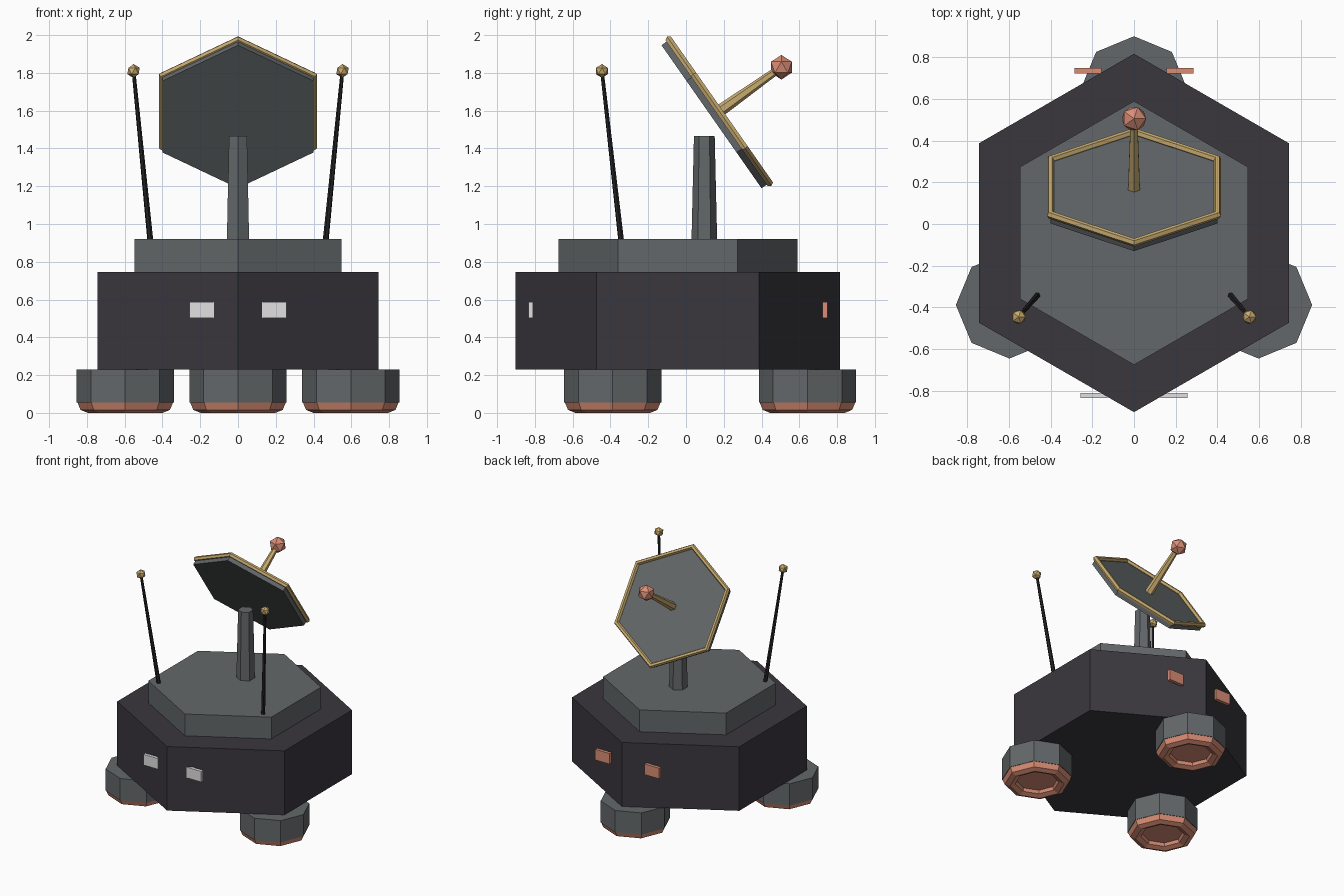
import bpy, bmesh
from math import sin, cos, pi, radians
from mathutils import Matrix, Vector

cube = bpy.data.objects.get("Cube")
if cube:
    bpy.data.objects.remove(cube, do_unlink=True)


def material(name, rgb):
    m = bpy.data.materials.new(name)
    m.use_nodes = True
    m.diffuse_color = (*rgb, 1)
    m.node_tree.nodes["Principled BSDF"].inputs["Base Color"].default_value = (*rgb, 1)
    return m


charcoal = material("charcoal", (0.042, 0.038, 0.048))
grey = material("grey", (0.125, 0.137, 0.142))
black = material("black", (0.018, 0.018, 0.02))
gold = material("gold", (0.58, 0.41, 0.16))
copper = material("copper", (0.7, 0.27, 0.18))
white = material("white", (0.75, 0.75, 0.75))


def finish(name, bm, mat, matrix):
    bmesh.ops.recalc_face_normals(bm, faces=bm.faces)
    mesh = bpy.data.meshes.new(name)
    bm.to_mesh(mesh)
    bm.free()
    mesh.materials.append(mat)
    ob = bpy.data.objects.new(name, mesh)
    ob.matrix_world = matrix
    bpy.context.collection.objects.link(ob)
    return ob


def lathe(name, sides, profile, mat, matrix, closed=False):
    """Sweep (radius, z) points around z; closed makes a ring, open is capped."""
    bm = bmesh.new()
    rings = [[bm.verts.new((r * sin(2 * pi * i / sides), r * cos(2 * pi * i / sides), z))
              for i in range(sides)] for r, z in profile]
    pairs = list(zip(rings, rings[1:]))
    if closed:
        pairs.append((rings[-1], rings[0]))
    else:
        bm.faces.new(rings[0])
        bm.faces.new(rings[-1])
    for a, b in pairs:
        for i in range(sides):
            j = (i + 1) % sides
            bm.faces.new((a[i], a[j], b[j], b[i]))
    return finish(name, bm, mat, matrix)


def at(x, y, z):
    return Matrix.Translation((x, y, z))


def ring(name, sides, major, minor, steps, mat, matrix):
    profile = [(major + minor * cos(2 * pi * k / steps), minor * sin(2 * pi * k / steps))
               for k in range(steps)]
    return lathe(name, sides, profile, mat, matrix, closed=True)


def rod(name, start, end, r1, r2, mat):
    a, b = Vector(start), Vector(end)
    turn = (b - a).to_track_quat('Z', 'Y').to_matrix().to_4x4()
    return lathe(name, 6, [(r1, 0), (r2, (b - a).length)], mat, at(*a) @ turn)


def ball(name, centre, radius, mat):
    bm = bmesh.new()
    bmesh.ops.create_icosphere(bm, subdivisions=1, radius=radius)
    return finish(name, bm, mat, at(*centre))


def box(name, centre, size, mat):
    bm = bmesh.new()
    bmesh.ops.create_cube(bm, size=1)
    bmesh.ops.scale(bm, vec=size, verts=bm.verts)
    return finish(name, bm, mat, at(*centre))


# Hexagonal hull, upper deck and mast
lathe("hull", 6, [(0.859, 0.23), (0.859, 0.745)], charcoal, at(0, -0.043, 0))
lathe("deck", 6, [(0.632, 0.74), (0.632, 0.92)], grey, at(0, -0.043, 0))
lathe("mast", 6, [(0.068, 0.91), (0.055, 1.465)], grey, at(0, 0.097, 0))

# Three hover pods, each with a copper ring and glowing centre
for side, x, y in (("left", 0.597, -0.388), ("right", -0.597, -0.388), ("back", 0, 0.643)):
    lathe(side + "_pod", 8, [(0.257, 0.055), (0.257, 0.23)], grey, at(x, y, 0))
    ring(side + "_pod_ring", 8, 0.198, 0.055, 8, copper, at(x, y, 0.055))
    lathe(side + "_pod_core", 8, [(0.155, 0.04), (0.155, 0.06)], copper, at(x, y, 0))

# Tilted dish with rim and feed horn
tilt = at(0, 0.135, 1.568) @ Matrix.Rotation(radians(-55), 4, 'X')
lathe("dish", 6, [(0.462, 0), (0.462, 0.045)], grey, tilt)
ring("dish_rim", 6, 0.462, 0.02, 6, gold, tilt @ at(0, 0, 0.05))
rod("feed_arm", tilt @ Vector((0, 0, 0.03)), (0, 0.505, 1.83), 0.033, 0.019, gold)
ball("feed_ball", (0, 0.505, 1.83), 0.065, copper)

# Mirrored antennas, headlights and tail lights
for side, s in (("left", 1), ("right", -1)):
    rod(side + "_antenna", (s * 0.463, -0.342, 0.9), (s * 0.553, -0.445, 1.81), 0.016, 0.01, black)
    ball(side + "_antenna_tip", (s * 0.553, -0.445, 1.81), 0.037, gold)
    box(side + "_headlight", (s * 0.192, -0.822, 0.545), (0.13, 0.026, 0.086), white)
    box(side + "_tail_light", (s * 0.22, 0.735, 0.545), (0.13, 0.026, 0.086), copper)
